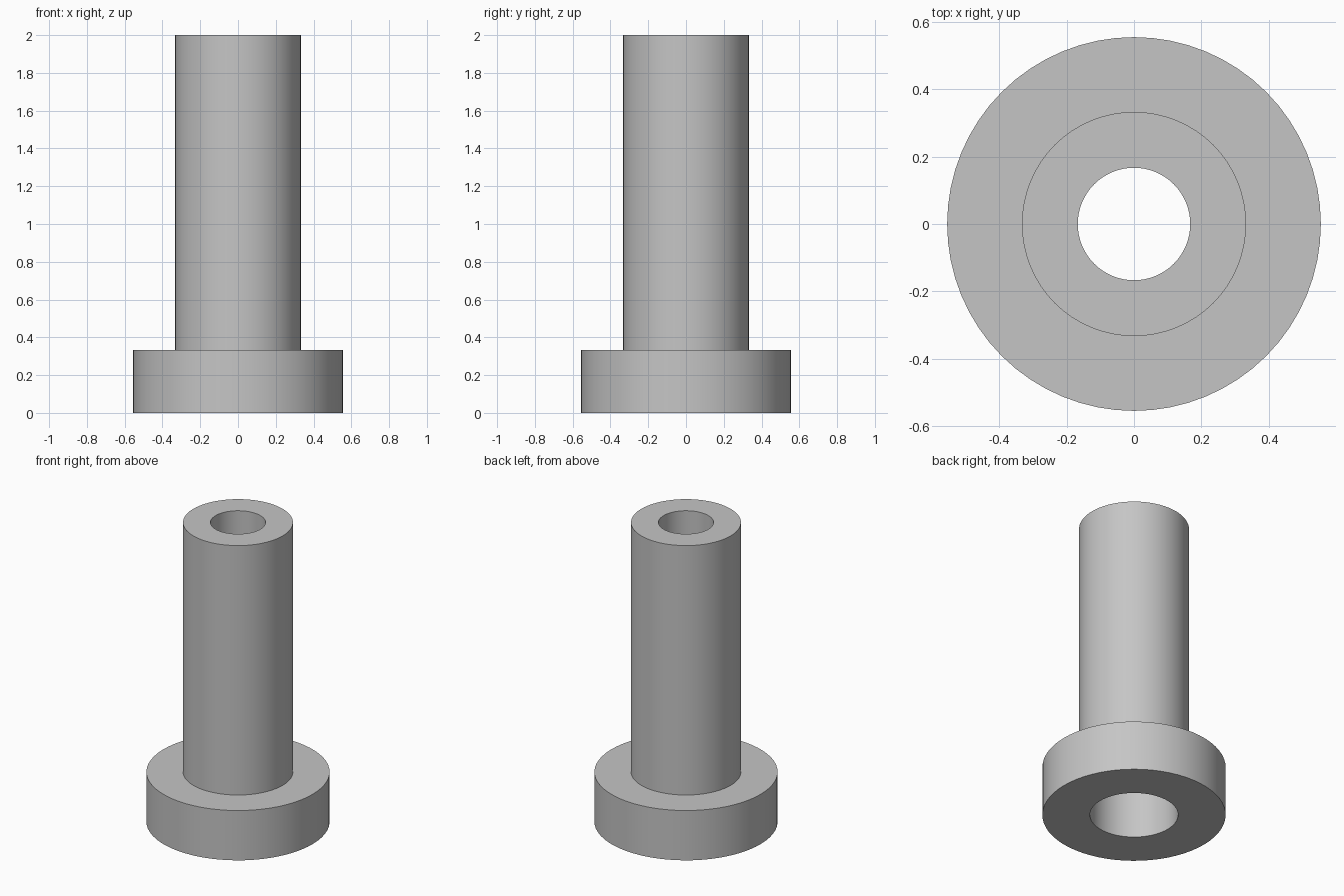
import bpy, bmesh, math

cube = bpy.data.objects.get("Cube")
if cube:
    bpy.data.objects.remove(cube, do_unlink=True)

SEGMENTS = 64
FLANGE_R, TUBE_R = 0.555, 0.333
BORE_R, POCKET_R = 0.167, 0.267
FLANGE_H, HEIGHT = 0.333, 2.0

# Plain grey material
grey = bpy.data.materials.new("plain grey")
grey.use_nodes = True
colour = (0.56, 0.56, 0.56, 1)
grey.diffuse_color = colour
grey.node_tree.nodes["Principled BSDF"].inputs["Base Color"].default_value = colour


def lathe(name, profile):
    """Turn a closed (radius, height) profile around the z axis."""
    bm = bmesh.new()
    rings = []
    for i in range(SEGMENTS):
        a = 2 * math.pi * i / SEGMENTS
        rings.append([bm.verts.new((r * math.cos(a), r * math.sin(a), z))
                      for r, z in profile])
    n = len(profile)
    for i, ring in enumerate(rings):
        following = rings[(i + 1) % SEGMENTS]
        for j in range(n):
            k = (j + 1) % n
            bm.faces.new((ring[j], following[j], following[k], ring[k]))
    bmesh.ops.recalc_face_normals(bm, faces=bm.faces)
    mesh = bpy.data.meshes.new(name)
    bm.to_mesh(mesh)
    bm.free()
    mesh.materials.append(grey)
    obj = bpy.data.objects.new(name, mesh)
    bpy.context.collection.objects.link(obj)
    bpy.ops.object.select_all(action="DESELECT")
    obj.select_set(True)
    bpy.context.view_layer.objects.active = obj
    bpy.ops.object.shade_smooth_by_angle(angle=math.radians(30))
    return obj


# Flange and tube in one turned piece, with a wider pocket under the bore
lathe("flanged_bushing", [
    (POCKET_R, 0), (FLANGE_R, 0), (FLANGE_R, FLANGE_H),
    (TUBE_R, FLANGE_H), (TUBE_R, HEIGHT), (BORE_R, HEIGHT),
    (BORE_R, FLANGE_H), (POCKET_R, FLANGE_H),
])
